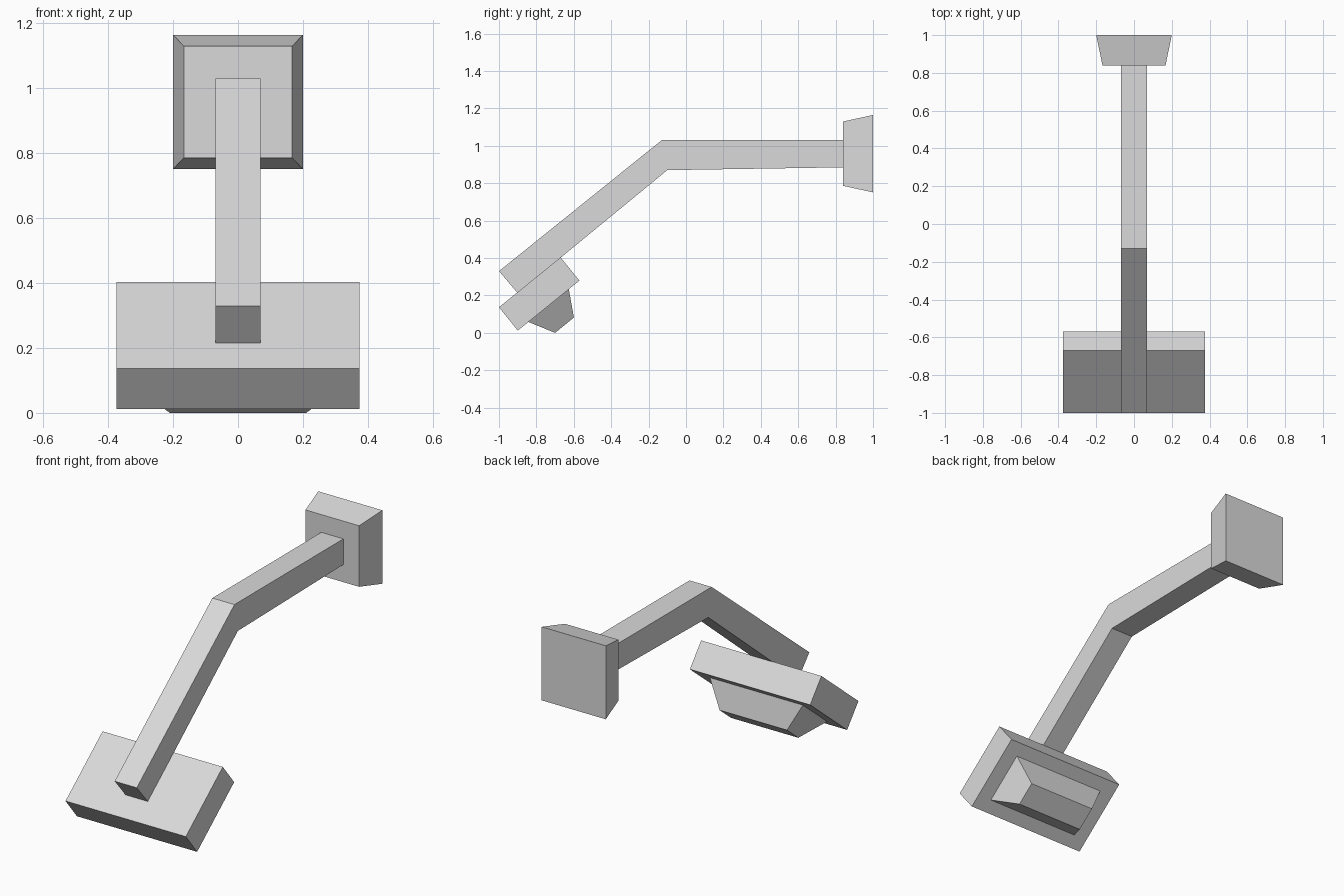
import bpy
import bmesh
from math import radians
from mathutils import Matrix

cube = bpy.data.objects.get("Cube")
if cube:
    bpy.data.objects.remove(cube, do_unlink=True)

# Single painted-metal colour
grey = bpy.data.materials.new("light_grey")
grey.use_nodes = True
colour = (0.7, 0.7, 0.7, 1)
grey.diffuse_color = colour
grey.node_tree.nodes["Principled BSDF"].inputs["Base Color"].default_value = colour


def finish(name, bm):
    bmesh.ops.recalc_face_normals(bm, faces=bm.faces)
    mesh = bpy.data.meshes.new(name)
    bm.to_mesh(mesh)
    bm.free()
    mesh.materials.append(grey)
    obj = bpy.data.objects.new(name, mesh)
    bpy.context.collection.objects.link(obj)
    return obj


def bridge(bm, first, second):
    """Close two matching vertex loops into a solid."""
    bm.faces.new(first)
    bm.faces.new(second)
    count = len(first)
    for i in range(count):
        j = (i + 1) % count
        bm.faces.new((first[i], first[j], second[j], second[i]))


def frustum(name, start, end, frame):
    """Tapered block between two (half_x, half_y, z) rectangles."""
    bm = bmesh.new()
    corners = ((-1, -1), (1, -1), (1, 1), (-1, 1))
    loops = [[bm.verts.new((sx * hx, sy * hy, z)) for sx, sy in corners]
             for hx, hy, z in (start, end)]
    bridge(bm, *loops)
    bm.transform(frame)
    return finish(name, bm)


def side_prism(name, profile, half_width):
    """Extrude a (y, z) outline across x."""
    bm = bmesh.new()
    loops = [[bm.verts.new((x, y, z)) for y, z in profile]
             for x in (-half_width, half_width)]
    bridge(bm, *loops)
    return finish(name, bm)


# Tapered wall mount, wide side at the back
wall_frame = Matrix.Translation((0, 0.84, 0.958)) @ Matrix.Rotation(radians(-90), 4, "X")
frustum("wall_mount", (0.167, 0.172, 0), (0.2, 0.207, 0.16), wall_frame)

# Bent arm
side_prism("arm", [(-1, 0.33), (-0.13, 1.03), (0.84, 1.03),
                   (0.84, 0.885), (-0.1, 0.87), (-0.9, 0.213)], 0.069)

# Tilted lamp head with a tapered lens underneath
head_frame = Matrix.Translation((0, -0.785, 0.208)) @ Matrix.Rotation(radians(39), 4, "X")
frustum("lamp_head", (0.375, 0.212, -0.08), (0.375, 0.212, 0.08), head_frame)
frustum("lamp_lens", (0.21, 0.065, -0.215), (0.29, 0.139, -0.08), head_frame)
